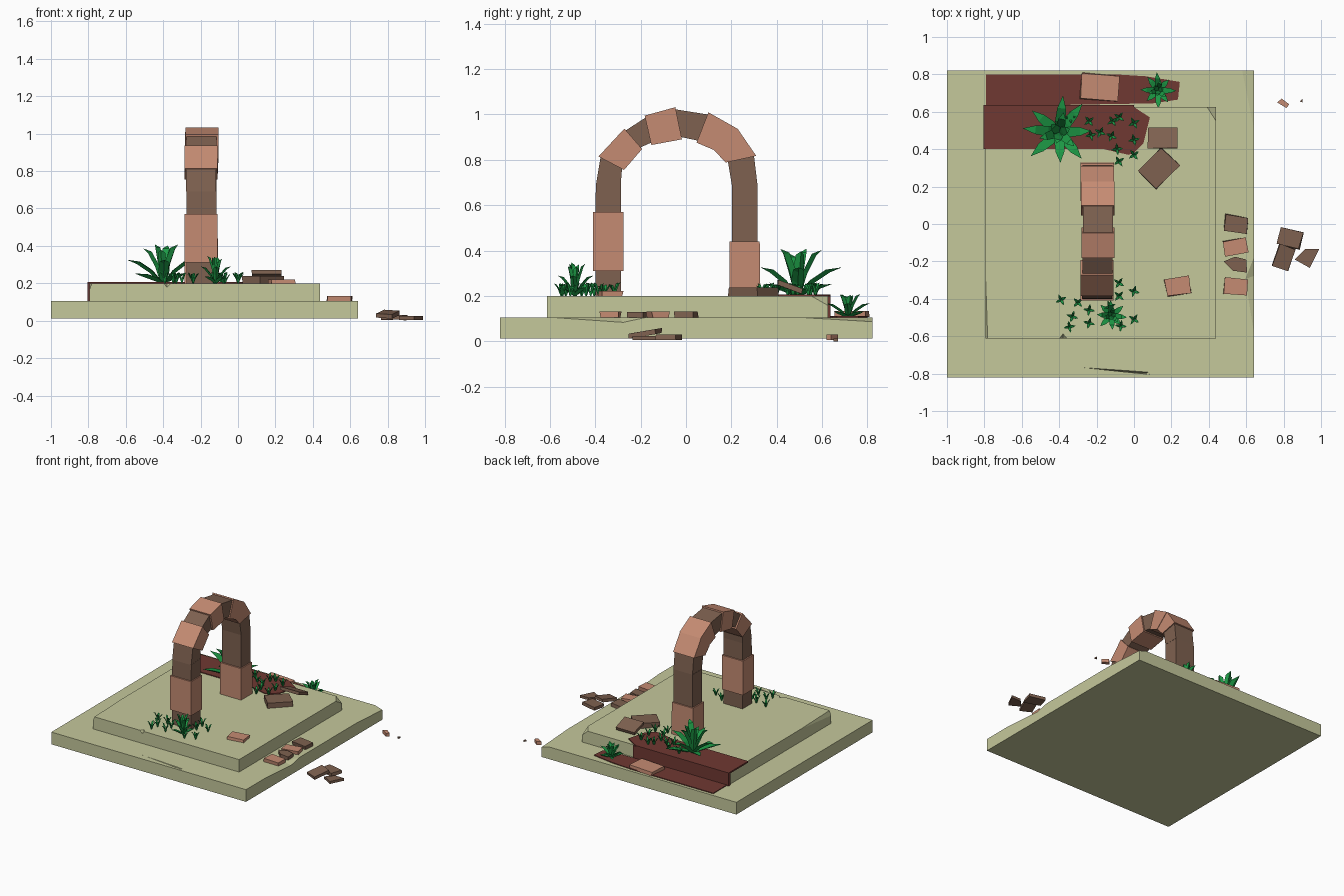
import bpy, bmesh, random
from math import sin, cos, pi, radians
from mathutils import Vector, Matrix

if "Cube" in bpy.data.objects:
    bpy.data.objects.remove(bpy.data.objects["Cube"])

random.seed(4)

def material(name, rgb):
    m = bpy.data.materials.new(name)
    m.diffuse_color = (*rgb, 1)
    m.use_nodes = True
    m.node_tree.nodes["Principled BSDF"].inputs["Base Color"].default_value = m.diffuse_color
    return m

STONE = material("pale_stone", (.56, .58, .33))
LIGHT = material("light_brick", (.56, .26, .17))
DARK = material("dark_brick", (.21, .12, .08))
CLOTH = material("red_cloth", (.16, .04, .032))
LEAF = material("leaf_green", (.012, .32, .06))

def finish(name, bm, mat):
    bmesh.ops.recalc_face_normals(bm, faces=bm.faces)
    me = bpy.data.meshes.new(name)
    bm.to_mesh(me)
    bm.free()
    ob = bpy.data.objects.new(name, me)
    bpy.context.collection.objects.link(ob)
    if mat:
        me.materials.append(mat)
    return ob

def hull(name, pts, mat=None):
    bm = bmesh.new()
    for p in pts:
        bm.verts.new(p)
    bmesh.ops.convex_hull(bm, input=bm.verts)
    return finish(name, bm, mat)

def prism(name, outline, a, b, mat, axis="z"):
    """Extrude a 2D outline along z (xy outline) or x (yz outline)."""
    bm = bmesh.new()
    place = (lambda p, t: (p[0], p[1], t)) if axis == "z" else (lambda p, t: (t, p[0], p[1]))
    lo = [bm.verts.new(place(p, a)) for p in outline]
    hi = [bm.verts.new(place(p, b)) for p in outline]
    bm.faces.new(lo)
    bm.faces.new(hi)
    n = len(lo)
    for i in range(n):
        bm.faces.new((lo[i], lo[(i + 1) % n], hi[(i + 1) % n], hi[i]))
    return finish(name, bm, mat)

def rect(x0, x1, y0, y1):
    return [(x0, y0), (x1, y0), (x1, y1), (x0, y1)]

def chip(ob, pts):
    """Knock a convex chunk out of a slab."""
    cutter = hull("chip_cutter", pts)
    cutter.hide_render = True
    mod = ob.modifiers.new("chip", 'BOOLEAN')
    mod.operation, mod.solver, mod.object = 'DIFFERENCE', 'EXACT', cutter
    bpy.context.view_layer.objects.active = ob
    bpy.ops.object.modifier_apply(modifier=mod.name)
    bpy.data.objects.remove(cutter)

# Two stepped slabs with chipped edges
base = prism("lower_slab", rect(-1, .642, -.82, .822), .012, .105, STONE)
chip(base, [(-.4, -.755, .12), (.11, -.79, .12), (.11, -.808, .12), (-.1, -.785, .085), (.05, -.798, .085)])
chip(base, [(.66, -.8, .112), (.66, -.1, .112), (.66, -.27, .075), (.58, -.3, .112)])
chip(base, [(.66, .3, .112), (.66, .84, .112), (.66, .84, .08), (.55, .84, .112)])
step = prism("upper_slab", rect(-.795, .438, -.612, .625), .1, .2, STONE)
chip(step, [(.37, .64, .21), (.46, .64, .21), (.46, .5, .21), (.46, .64, .13)])
chip(step, [(-.42, -.63, .21), (-.33, -.63, .21), (-.38, -.575, .21), (-.38, -.63, .165)])
chip(step, [(-.81, -.63, .21), (-.81, .3, .21), (-.778, -.63, .21), (-.81, -.63, .12)])

# Ragged cloth draped over the back step
prism("cloth_upper", [(-.805, .4), (-.16, .4), (-.03, .37), (0, .38), (.05, .43), (.085, .57),
                      (0, .625), (-.03, .637), (-.805, .637)], .195, .206, CLOTH)
prism("cloth_riser", rect(-.805, 0, .615, .637), .1, .2, CLOTH)
prism("cloth_lower", [(-.79, .63), (.1, .645), (.235, .665), (.245, .76), (.06, .79), (-.1, .8), (-.79, .8)],
      .1, .111, CLOTH)

# Arch: joints as (outer y, z, inner y, z), one block between each pair
joints = [(-.40, .2, -.286, .2), (-.40, .31, -.286, .31), (-.40, .57, -.286, .57), (-.397, .69, -.287, .7),
          (-.377, .81, -.282, .76), (-.265, .93, -.2, .855), (-.18, .985, -.155, .875),
          (-.045, 1.022, -.02, .9), (.095, 1.0, .05, .885), (.22, .93, .13, .85),
          (.3, .815, .185, .79), (.315, .69, .202, .69), (.315, .44, .202, .44), (.318, .2, .202, .2)]
for i, kind in enumerate("DLDDLDLDLLDDL"):
    grow = .010 if kind == "L" else 0
    outer, inner = [], []
    for j in joints[i:i + 2]:
        o, n = Vector(j[:2]), Vector(j[2:])
        d = (o - n).normalized() * grow
        outer.append(o + d)
        inner.append(n - d)
    half = .089 if kind == "L" else .08
    shift = random.uniform(-.003, .003)
    prism(f"arch_block_{i}", [outer[0], outer[1], inner[1], inner[0]], -.195 - half + shift,
          -.195 + half + shift, LIGHT if kind == "L" else DARK, "x")

# Fallen bricks: centre, size, turn about z, tilt about x
def brick(name, loc, size, turn, mat, tilt=0):
    bm = bmesh.new()
    m = (Matrix.Translation(loc) @ Matrix.Rotation(radians(tilt), 4, 'X')
         @ Matrix.Rotation(radians(turn), 4, 'Z') @ Matrix.Diagonal((*size, 1)))
    bmesh.ops.create_cube(bm, size=1, matrix=m)
    for v in bm.verts:
        v.co.x += random.uniform(-.004, .004)
        v.co.y += random.uniform(-.004, .004)
    finish(name, bm, mat)

for i, b in enumerate([
        ((-.183, .73, .12), (.2, .138, .026), -5, LIGHT),
        ((.133, .297, .219), (.177, .138, .038), 46, DARK),
        ((.155, .458, .24), (.158, .115, .024), 0, DARK, -20),
        ((.235, -.333, .21), (.13, .09, .022), 9, LIGHT),
        ((.545, 0, .118), (.125, .085, .026), -9, DARK),
        ((.545, -.122, .118), (.125, .078, .026), 10, LIGHT),
        ((.545, -.333, .118), (.125, .085, .026), -4, LIGHT),
        ((.835, -.075, .018), (.125, .09, .024), -16, DARK),
        ((.80, -.18, .035), (.09, .125, .022), -20, DARK, 10)]):
    brick(f"fallen_brick_{i}", *b)

# Broken fragments
prism("fragment_step", [(.48, -.2), (.53, -.25), (.605, -.26), (.6, -.19), (.54, -.175)], .103, .13, DARK)
prism("fragment_ground", [(.86, -.19), (.915, -.135), (.99, -.135), (.94, -.235)], .005, .024, DARK)
prism("pebble_large", [(.765, .65), (.79, .67), (.83, .64), (.815, .62)], .005, .03, LIGHT)
prism("pebble_small", [(.885, .655), (.9, .67), (.902, .65)], 0, .012, DARK)

# Plants: folded pointed blades, given as (angle, reach, rise, width)
def plant(name, loc, blades):
    bm = bmesh.new()
    for ang, reach, rise, width in blades:
        out = Vector((cos(ang), sin(ang), 0))
        side = Vector((-out.y, out.x, 0))
        rows = []
        for r, z, w in ((0, 0, .5), (.3, .55, .9), (.65, .92, .75)):
            c = Vector(loc) + out * reach * r + Vector((0, 0, rise * z))
            s = side * width * w / 2
            keel = c + out * width * .25 - Vector((0, 0, width * .2 * (r > 0)))
            rows.append([bm.verts.new(p) for p in (c - s, keel, c + s)])
        tip = bm.verts.new(Vector(loc) + out * reach + Vector((0, 0, rise)))
        for a, b in zip(rows, rows[1:]):
            for k in range(3):
                bm.faces.new((a[k], a[(k + 1) % 3], b[(k + 1) % 3], b[k]))
        for k in range(3):
            bm.faces.new((rows[-1][k], rows[-1][(k + 1) % 3], tip))
    return finish(name, bm, LEAF)

def bush(name, loc, reach, rise, width):
    blades = []
    for i in range(8):
        a = i * pi / 4 + random.uniform(-.12, .12)
        blades.append((a, reach * random.uniform(.8, 1), rise * (.25 if i % 2 else .6), width))
    for i in range(6):
        a = i * pi / 3 + .3
        blades.append((a, reach * (.55 if i % 2 else .3), rise * random.uniform(.85, 1), width * .85))
    plant(name, loc, blades)

bush("large_bush", (-.4, .49, .2), .2, .21, .062)
bush("front_bush", (-.12, -.49, .2), .085, .15, .034)
bush("back_bush", (.13, .715, .105), .1, .105, .036)

# Small four-leaf sprouts around both feet of the arch
sprouts = [(-.34, .57), (-.24, .55), (-.23, .475), (-.18, .49), (-.12, .47), (-.115, .55), (-.08, .57),
           (0, .54), (0, .45), (-.09, .4), (-.08, .335), (0, .37),
           (-.39, -.405), (-.33, -.495), (-.3, -.42), (-.345, -.55), (-.24, -.53), (-.24, -.46),
           (-.08, -.315), (0, -.36), (-.08, -.385), (0, -.51), (-.07, -.545), (-.13, -.44)]
for i, (x, y) in enumerate(sprouts):
    turn = random.uniform(0, pi / 2)
    plant(f"sprout_{i}", (x, y, .2),
          [(turn + k * pi / 2, .032, random.uniform(.045, .06), .016) for k in range(4)])
